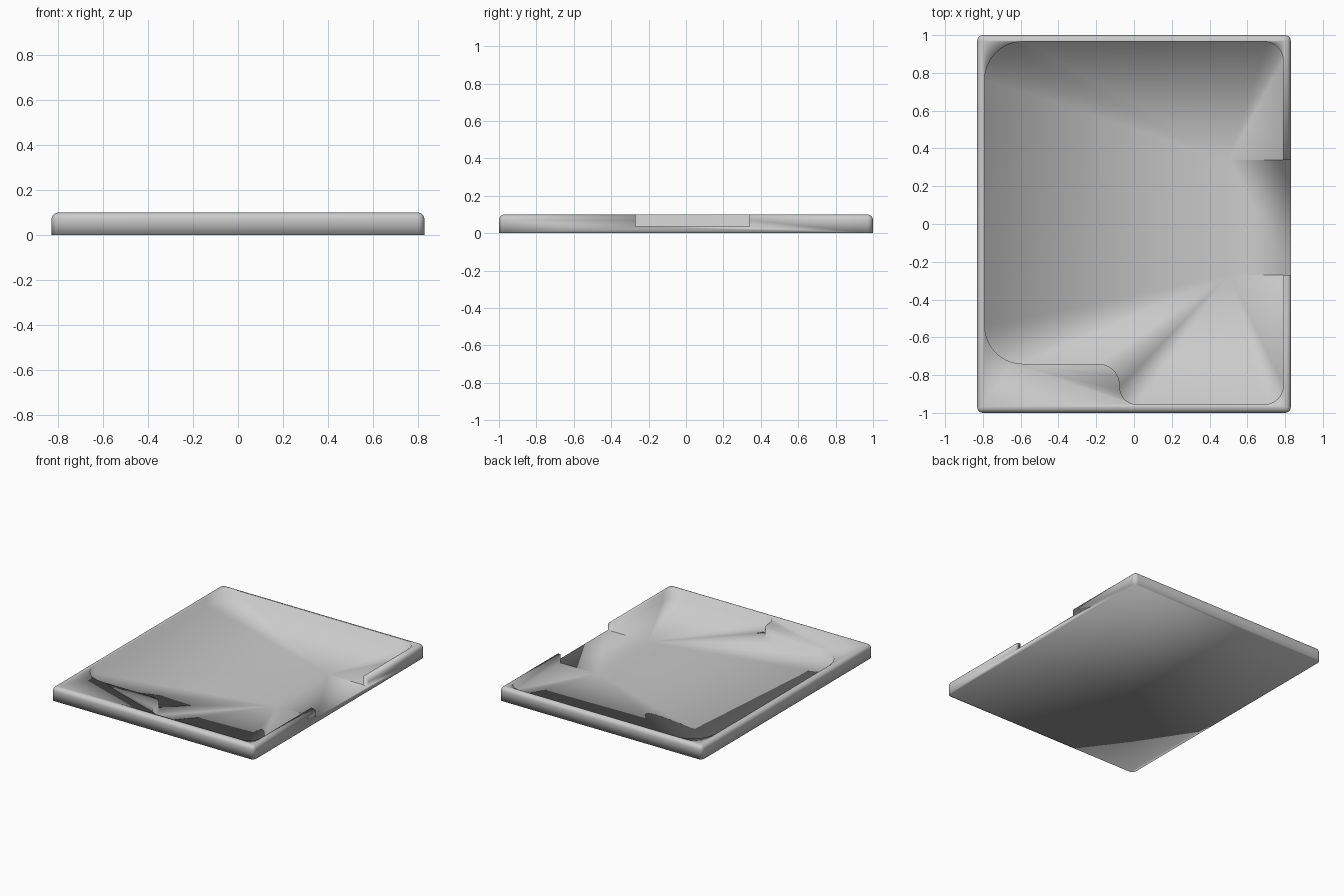
import bpy, bmesh, math
from mathutils import Vector

HX, HY, TOP, FLOOR, R = 0.83, 1.0, 0.1, 0.035, 0.03

cube = bpy.data.objects.get("Cube")
if cube:
    bpy.data.objects.remove(cube, do_unlink=True)

grey = bpy.data.materials.new("light grey")
grey.use_nodes = True
colour = (0.6, 0.6, 0.6, 1)
grey.diffuse_color = colour
grey.node_tree.nodes["Principled BSDF"].inputs["Base Color"].default_value = colour


def fillet(corners, steps):
    """Round each (x, y, radius) right-angled corner of a closed outline."""
    pts = []
    for i, (x, y, r) in enumerate(corners):
        p = Vector((x, y))
        if r == 0:
            pts.append(p)
            continue
        a = (Vector(corners[i - 1][:2]) - p).normalized()
        b = (Vector(corners[(i + 1) % len(corners)][:2]) - p).normalized()
        for k in range(steps + 1):
            t = math.pi / 2 * k / steps
            pts.append(p + r * (a * (1 - math.sin(t)) + b * (1 - math.cos(t))))
    return pts


def loft(name, rings):
    """Join stacked (outline, height) rings into a closed solid."""
    bm = bmesh.new()
    loops = [[bm.verts.new((p.x, p.y, z)) for p in pts] for pts, z in rings]
    for low, high in zip(loops, loops[1:]):
        for i in range(len(low)):
            bm.faces.new((low[i - 1], low[i], high[i], high[i - 1]))
    bm.faces.new(loops[0][::-1])
    bm.faces.new(loops[-1])
    bmesh.ops.recalc_face_normals(bm, faces=bm.faces)
    mesh = bpy.data.meshes.new(name)
    bm.to_mesh(mesh)
    bm.free()
    obj = bpy.data.objects.new(name, mesh)
    bpy.context.collection.objects.link(obj)
    mesh.materials.append(grey)
    return obj


def block(inset):
    x, y, r = HX - inset, HY - inset, max(R - inset, 0.002)
    return fillet([(x, -y, r), (x, y, r), (-x, y, r), (-x, -y, r)], 5)


# Slab with rounded upright corners and a rounded top edge
rings = [(block(0), 0)]
for k in range(6):
    t = math.pi / 2 * k / 5
    rings.append((block(R * (1 - math.cos(t))), TOP - R + R * math.sin(t)))
tray = loft("tray", rings)

# Pocket outline, including the side notch and the stepped front corner
pocket = fillet([(0.79, -0.955, 0.1), (0.79, -0.27, 0), (0.9, -0.27, 0),
                 (0.9, 0.34, 0), (0.79, 0.34, 0), (0.79, 0.965, 0.1),
                 (-0.79, 0.965, 0.2), (-0.79, -0.74, 0.2),
                 (-0.075, -0.74, 0.115), (-0.075, -0.955, 0.09)], 10)
cutter = loft("pocket_cutter", [(pocket, FLOOR), (pocket, 0.2)])
cutter.hide_render = True
cut = tray.modifiers.new("pocket", 'BOOLEAN')
cut.operation = 'DIFFERENCE'
cut.solver = 'EXACT'
cut.object = cutter
bpy.context.view_layer.objects.active = tray
tray.select_set(True)
bpy.ops.object.modifier_apply(modifier=cut.name)
bpy.data.objects.remove(cutter, do_unlink=True)

# Pocket floor: fan around two inner points
bm = bmesh.new()
bm.from_mesh(tray.data)
floor = [f for f in bm.faces if f.normal.z > 0.9
         and abs(f.calc_center_median().z - FLOOR) < 0.002]
if len(floor) > 1:
    floor = bmesh.ops.dissolve_faces(bm, faces=floor)["region"]
ring = list(floor[0].verts)
bmesh.ops.delete(bm, geom=floor, context='FACES_ONLY')
hubs = [bm.verts.new((0.5, y, FLOOR)) for y in (-0.27, 0.34)]


def hub(v):
    return hubs[v.co.y > (0 if v.co.x > 0 else -0.56)]


for a, b in zip(ring, ring[1:] + ring[:1]):
    face = [a, b, hub(b)] + ([hub(a)] if hub(a) != hub(b) else [])
    bm.faces.new(face)
for f in bm.faces:
    f.smooth = True
    f.material_index = 0
bm.to_mesh(tray.data)
bm.free()
